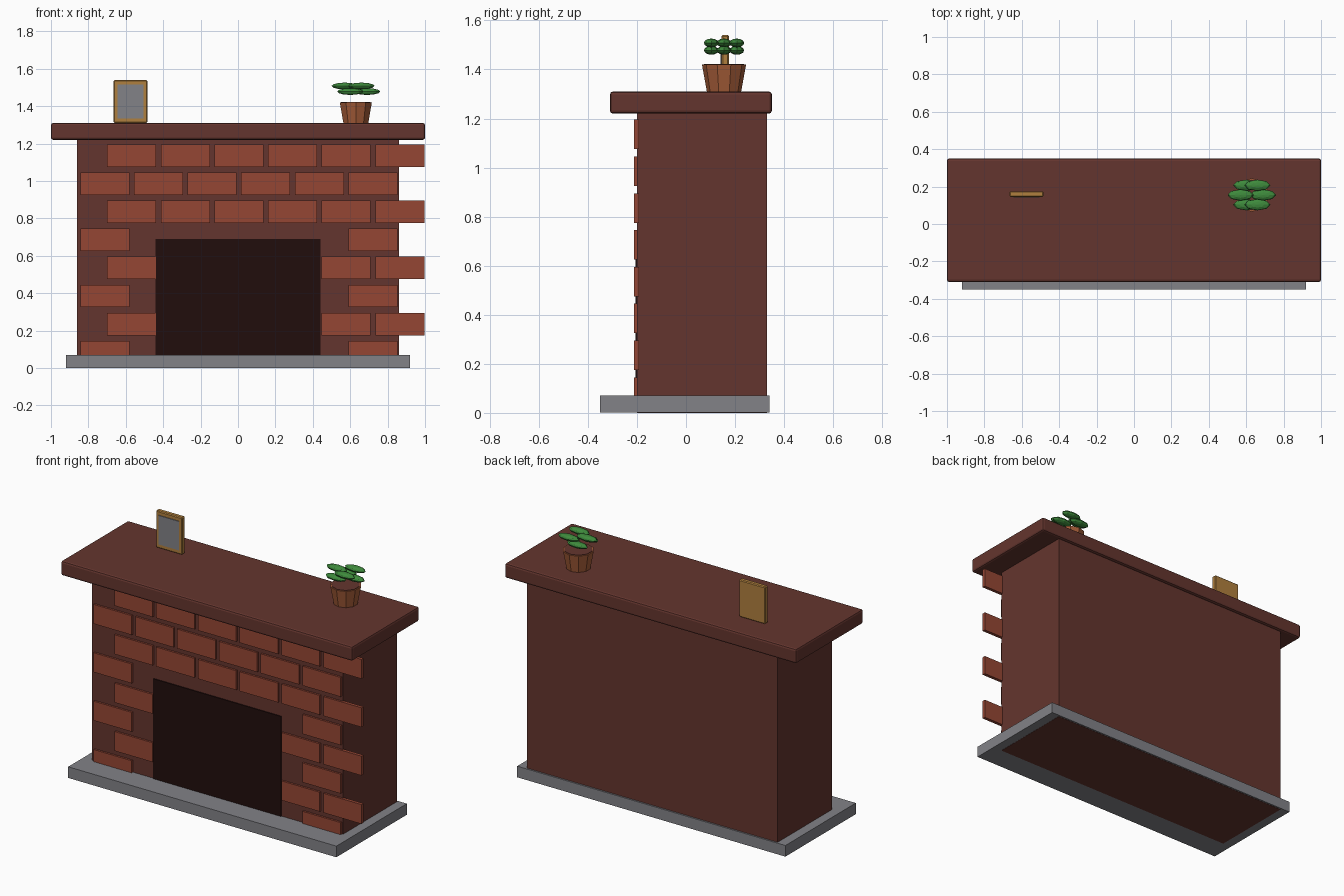
import bpy, math

if "Cube" in bpy.data.objects:
    bpy.data.objects.remove(bpy.data.objects["Cube"])


def mat(name, r, g, b):
    # sRGB 0-255 to linear
    m = bpy.data.materials.new(name)
    lin = [((c / 255 + 0.055) / 1.055) ** 2.4 if c > 10 else c / 255 / 12.92 for c in (r, g, b)]
    m.diffuse_color = (*lin, 1)
    m.use_nodes = True
    m.node_tree.nodes["Principled BSDF"].inputs["Base Color"].default_value = m.diffuse_color
    return m


WALL = mat("dark_red_brown", 100, 53, 46)
BRICK = mat("brick_red", 149, 70, 52)
STONE = mat("stone_grey", 130, 130, 135)
SOOT = mat("soot_black", 33, 13, 12)
WOOD = mat("golden_wood", 176, 128, 62)
CLAY = mat("clay_orange", 164, 92, 56)
LEAF = mat("leaf_green", 62, 138, 60)


def finish(name, m):
    o = bpy.context.object
    o.name = name
    o.data.materials.append(m)
    return o


def box(name, m, x0, x1, y0, y1, z0, z1, bevel=0, segments=1):
    bpy.ops.mesh.primitive_cube_add(size=1, location=((x0 + x1) / 2, (y0 + y1) / 2, (z0 + z1) / 2))
    o = finish(name, m)
    o.scale = (x1 - x0, y1 - y0, z1 - z0)
    bpy.ops.object.transform_apply(location=False, rotation=False, scale=True)
    if bevel:
        b = o.modifiers.new("bevel", 'BEVEL')
        b.width, b.segments = bevel, segments
    return o


# hearth slab, chimney body, dark opening, mantel shelf
box("hearth", STONE, -0.92, 0.92, -0.35, 0.34, 0.001, 0.07)
box("chimney_body", WALL, -0.86, 0.86, -0.20, 0.33, 0, 1.225)
box("fire_opening", SOOT, -0.44, 0.44, -0.206, -0.199, 0.065, 0.69)
box("mantel", WALL, -1, 1, -0.31, 0.35, 1.22, 1.31, 0.012, 2)

# staggered bricks, leaving the opening free
for row in range(8):
    z = 0.025 + 0.15 * row
    for col in range(6):
        x = -0.843 + 0.2867 * (col + 0.5 * (row % 2))
        if row < 5 and abs(x + 0.131) < 0.5:
            continue
        box("brick", BRICK, x, x + 0.262, -0.212, -0.192, z, z + 0.12)

# picture frame
box("picture_frame", WOOD, -0.665, -0.485, 0.145, 0.175, 1.31, 1.54, 0.005)
box("picture", STONE, -0.645, -0.505, 0.141, 0.15, 1.335, 1.515)

# plant pot and soil
PX, PY = 0.63, 0.155
bpy.ops.mesh.primitive_cone_add(vertices=10, radius1=0.07, radius2=0.09, depth=0.11,
                                location=(PX, PY, 1.365))
finish("plant_pot", CLAY)
bpy.ops.mesh.primitive_cylinder_add(vertices=10, radius=0.082, depth=0.01, location=(PX, PY, 1.418))
finish("soil", WALL)

# ring of six leaves at alternating heights
for i in range(6):
    a = math.radians(60 * i)
    bpy.ops.mesh.primitive_uv_sphere_add(
        segments=8, ring_count=6, radius=1,
        location=(PX + 0.06 * math.cos(a), PY + 0.06 * math.sin(a), 1.478 + 0.03 * (i % 2)))
    o = finish("leaf", LEAF)
    o.scale = (0.07, 0.03, 0.018)
